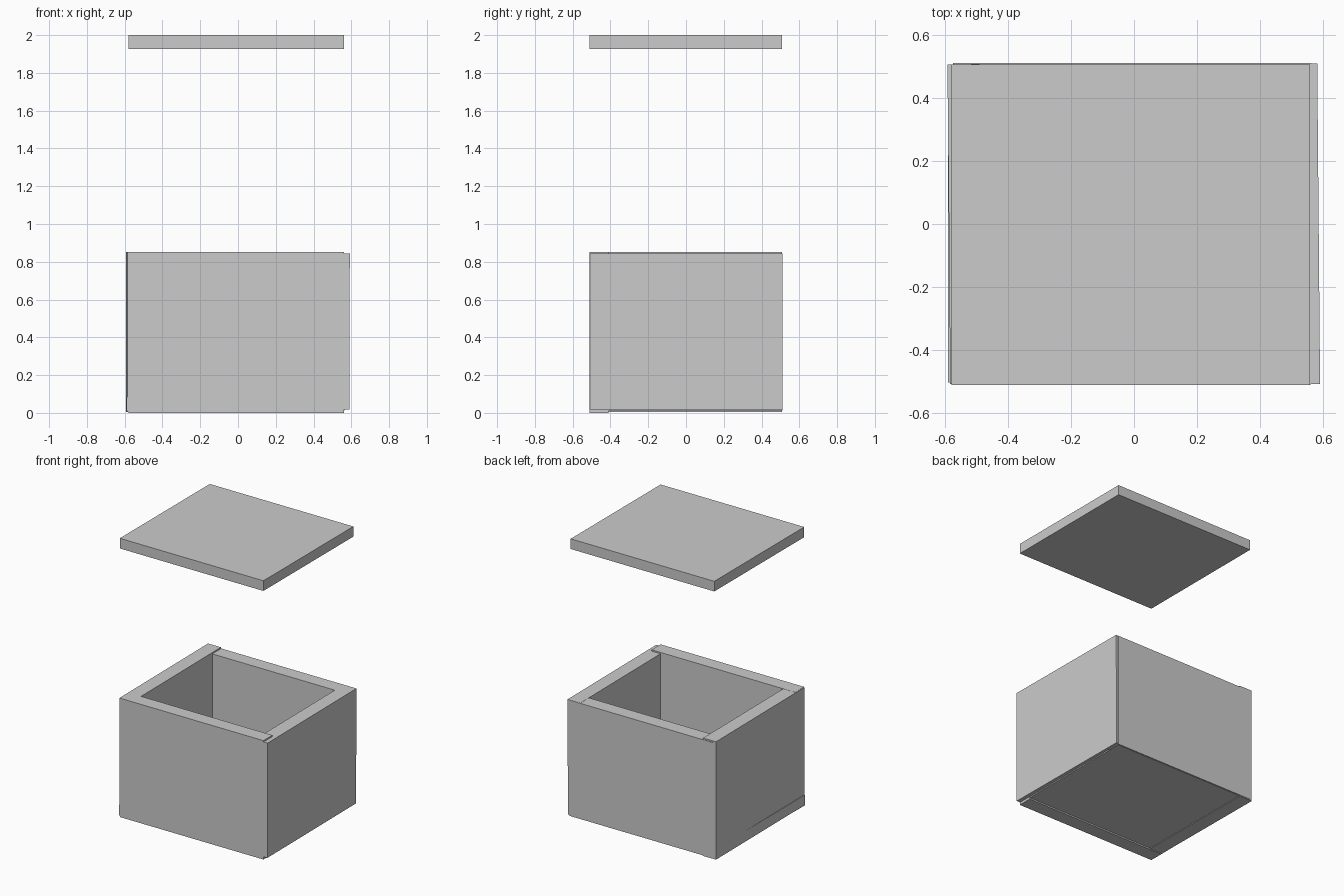
import bpy
from math import radians

if "Cube" in bpy.data.objects:
    bpy.data.objects.remove(bpy.data.objects["Cube"])


def panel(name, x, y, z, tilt=(0, 0, 0)):
    """Box spanning the given ranges, turned slightly about its centre."""
    spans = (x, y, z)
    bpy.ops.mesh.primitive_cube_add(
        size=1,
        location=[(a + b) / 2 for a, b in spans],
        rotation=[radians(t) for t in tilt])
    ob = bpy.context.object
    ob.name = name
    ob.scale = [b - a for a, b in spans]
    return ob


# Loose lid hovering above the box
panel("lid", (-0.58, 0.56), (-0.512, 0.508), (1.927, 2.0))

# Base board, poking out slightly at the front left
panel("base", (-0.591, 0.56), (-0.505, 0.505), (0.01, 0.083))

# Front and back boards, fitted a little unevenly
panel("front_wall", (-0.58, 0.56), (-0.512, -0.41), (0.0, 0.853))
panel("back_wall", (-0.575, 0.565), (0.41, 0.512), (0.012, 0.842))

# Side boards, each slightly askew
panel("left_wall", (-0.589, -0.487), (-0.508, 0.508), (0.006, 0.852), (0, 0, 0.5))
panel("right_wall", (0.485, 0.586), (-0.51, 0.51), (0.018, 0.843), (0, 0.2, 0.5))
